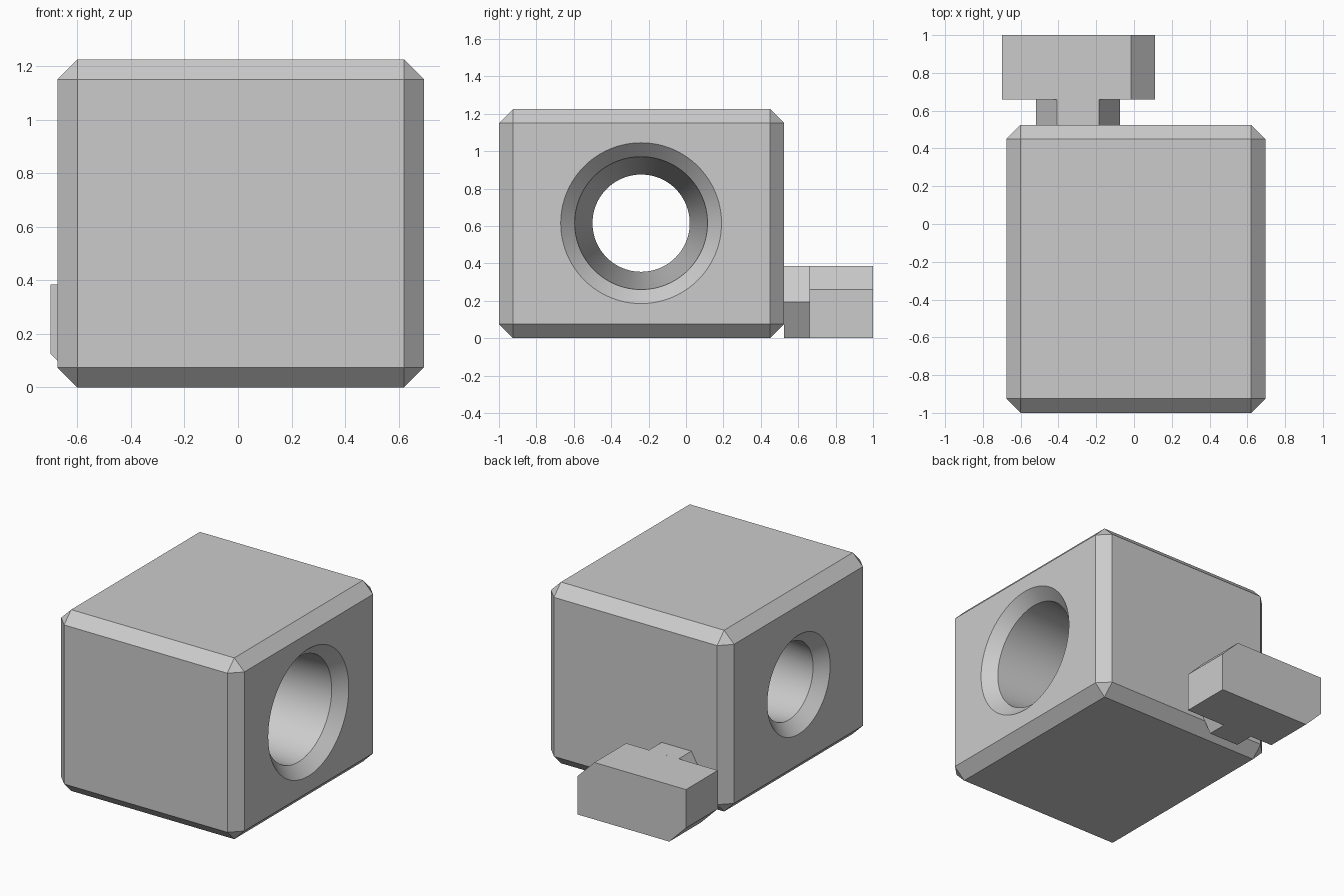
import bpy
import bmesh
import math

default = bpy.data.objects.get("Cube")
if default:
    bpy.data.objects.remove(default, do_unlink=True)

# One plain grey for everything
grey = bpy.data.materials.new("plain_grey")
grey.use_nodes = True
grey.diffuse_color = (0.6, 0.6, 0.6, 1)
grey.node_tree.nodes["Principled BSDF"].inputs["Base Color"].default_value = (0.6, 0.6, 0.6, 1)


def add_object(name, bm):
    bmesh.ops.recalc_face_normals(bm, faces=bm.faces[:])
    mesh = bpy.data.meshes.new(name)
    bm.to_mesh(mesh)
    bm.free()
    mesh.materials.append(grey)
    obj = bpy.data.objects.new(name, mesh)
    bpy.context.collection.objects.link(obj)
    return obj


def select_only(obj):
    bpy.ops.object.select_all(action='DESELECT')
    obj.select_set(True)
    bpy.context.view_layer.objects.active = obj


def prism(name, profile, y0, y1):
    """Extrude an x-z outline along y."""
    bm = bmesh.new()
    face = bm.faces.new([bm.verts.new((x, y0, z)) for x, z in profile])
    new = bmesh.ops.extrude_face_region(bm, geom=[face])["geom"]
    moved = [v for v in new if isinstance(v, bmesh.types.BMVert)]
    bmesh.ops.translate(bm, vec=(0, y1 - y0, 0), verts=moved)
    return add_object(name, bm)


# Block body: every edge chamfered except the lower back one
left, right, front, back, top = 0.695, -0.675, -1.0, 0.525, 1.225
chamfer = 0.075
bm = bmesh.new()
bmesh.ops.create_cube(bm, size=1)
for v in bm.verts:
    v.co.x = left if v.co.x > 0 else right
    v.co.y = back if v.co.y > 0 else front
    v.co.z = top if v.co.z > 0 else 0
edges = [e for e in bm.edges
         if not all(v.co.y == back and v.co.z == 0 for v in e.verts)]
bmesh.ops.bevel(bm, geom=edges, offset=chamfer, offset_type='OFFSET',
                segments=1, profile=0.5, affect='EDGES')
body = add_object("block_body", bm)

# Tapered through hole with countersunk rims, cut by a turned solid
over, r_left, r_right = 0.05, 0.355, 0.26
stations = [(left + over, r_left + chamfer + over), (left - chamfer, r_left),
            (right + chamfer, r_right), (right - over, r_right + chamfer + over)]
sides = 96
bm = bmesh.new()
rings = []
for x, r in stations:
    angles = [2 * math.pi * i / sides for i in range(sides)]
    rings.append([bm.verts.new((x, -0.24 + r * math.cos(a), 0.615 + r * math.sin(a)))
                  for a in angles])
for a, b in zip(rings, rings[1:]):
    for i in range(sides):
        j = (i + 1) % sides
        bm.faces.new((a[i], a[j], b[j], b[i]))
bm.faces.new(rings[0])
bm.faces.new(rings[-1])
cutter = add_object("hole_cutter", bm)
cutter.hide_render = True

select_only(body)
cut = body.modifiers.new("hole", 'BOOLEAN')
cut.operation = 'DIFFERENCE'
cut.solver = 'EXACT'
cut.object = cutter
bpy.ops.object.modifier_apply(modifier=cut.name)
bpy.data.objects.remove(cutter, do_unlink=True)
bpy.ops.object.shade_smooth_by_angle(angle=math.radians(30))

# Hexagonal connector stem
cx, cz, radius = -0.2965, 0.1925, 0.2223
hexagon = [(cx + radius * math.cos(math.pi * i / 3), cz + radius * math.sin(math.pi * i / 3))
           for i in range(6)]
prism("connector_stem", hexagon, back, 0.66)

# Connector head: a bar with two opposite corners cut off
x0, x1, height, corner = -0.7, 0.11, 0.385, 0.125
head = [(x0, corner), (x0 + corner, 0), (x1, 0),
        (x1, height - corner), (x1 - corner, height), (x0, height)]
prism("connector_head", head, 0.66, 1.0)
